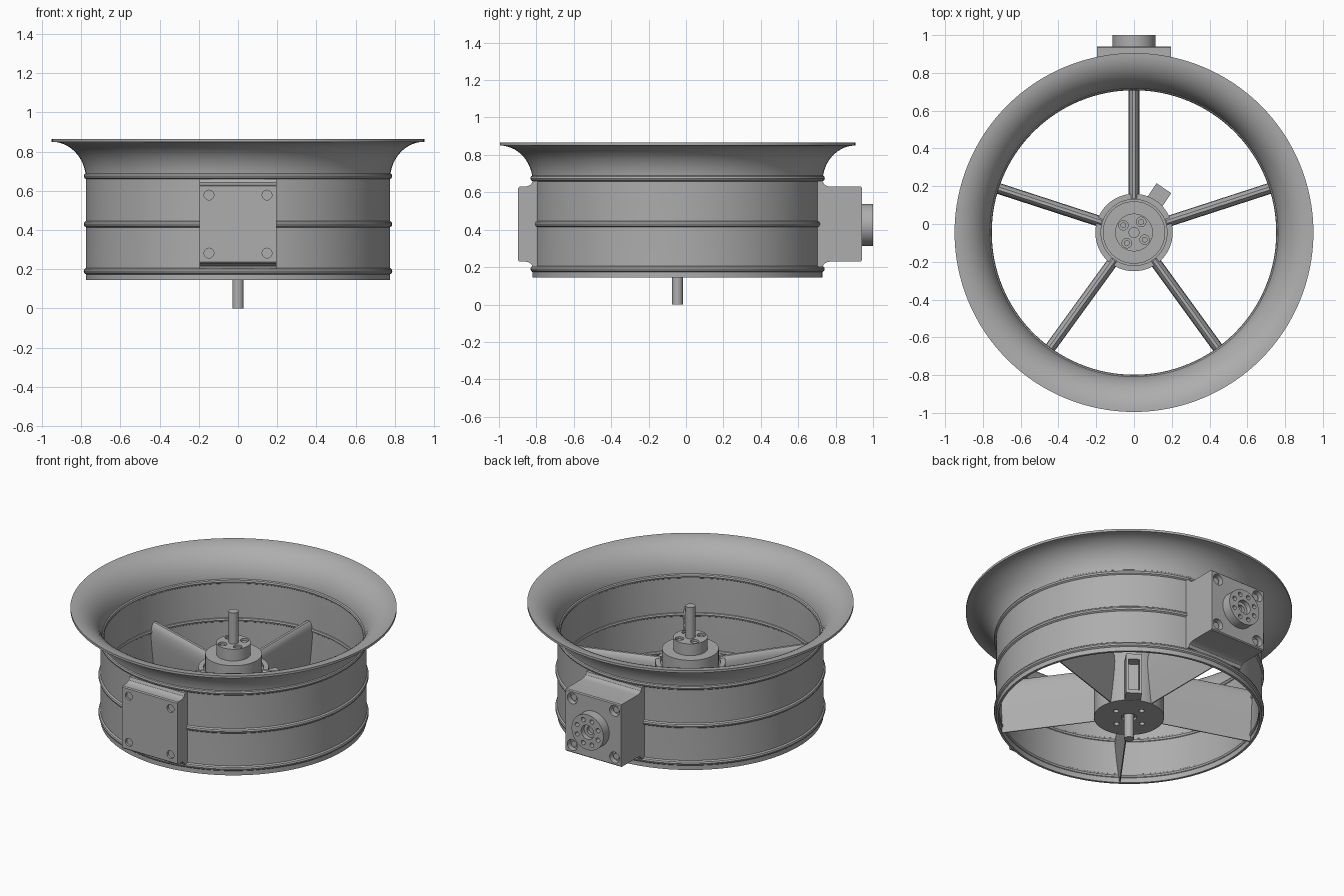
import bpy, bmesh, math
from mathutils import Matrix, Vector

if "Cube" in bpy.data.objects:
    bpy.data.objects.remove(bpy.data.objects["Cube"])

AXIS_Y = -0.045          # duct axis
MID_Z = 0.43             # height of the middle band and both side boxes

metal = bpy.data.materials.new("grey metal")
metal.use_nodes = True
GREY = (0.42, 0.42, 0.42, 1)
metal.diffuse_color = GREY
metal.node_tree.nodes["Principled BSDF"].inputs["Base Color"].default_value = GREY


def make(name, bm):
    bmesh.ops.recalc_face_normals(bm, faces=bm.faces[:])
    mesh = bpy.data.meshes.new(name)
    bm.to_mesh(mesh)
    bm.free()
    mesh.materials.append(metal)
    obj = bpy.data.objects.new(name, mesh)
    bpy.context.collection.objects.link(obj)
    return obj


def lathe(name, profile, closed=True, steps=128):
    """Revolve (radius, z) points around the duct axis."""
    bm = bmesh.new()
    verts = [bm.verts.new((r, AXIS_Y, z)) for r, z in profile]
    pairs = list(zip(verts, verts[1:] + verts[:1]))
    edges = [bm.edges.new(p) for p in (pairs if closed else pairs[:-1])]
    bmesh.ops.spin(bm, geom=verts + edges, cent=(0, AXIS_Y, 0), axis=(0, 0, 1),
                   angle=math.tau, steps=steps, use_duplicate=False)
    bmesh.ops.remove_doubles(bm, verts=bm.verts[:], dist=0.0001)
    return make(name, bm)


def prism(name, outline, start, end, matrix):
    """Extrude a 2D outline along local x, then place it."""
    bm = bmesh.new()
    face = bm.faces.new([bm.verts.new((start, a, b)) for a, b in outline])
    new = bmesh.ops.extrude_face_region(bm, geom=[face])["geom"]
    bmesh.ops.translate(bm, vec=(end - start, 0, 0),
                        verts=[v for v in new if isinstance(v, bmesh.types.BMVert)])
    bm.transform(matrix)
    return make(name, bm)


def rods(name, spots, radius, length, axis="Z", sides=32):
    """Cylinders centred on each spot."""
    bm = bmesh.new()
    turn = Matrix.Rotation(math.pi / 2, 4, "X") if axis == "Y" else Matrix()
    for spot in spots:
        bmesh.ops.create_cone(bm, cap_ends=True, segments=sides, radius1=radius,
                              radius2=radius, depth=length,
                              matrix=Matrix.Translation(spot) @ turn)
    return make(name, bm)


def cut(obj, cutter):
    mod = obj.modifiers.new("cut", "BOOLEAN")
    mod.operation, mod.solver, mod.object = "DIFFERENCE", "EXACT", cutter
    bpy.context.view_layer.update()
    graph = bpy.context.evaluated_depsgraph_get()
    mesh = bpy.data.meshes.new_from_object(obj.evaluated_get(graph))
    obj.modifiers.clear()
    obj.data = mesh
    bpy.data.objects.remove(cutter)


def around(radius, count, offset):
    for i in range(count):
        a = math.radians(offset) + math.tau * i / count
        yield radius * math.cos(a), radius * math.sin(a)


def radial(degrees):
    return Matrix.Translation((0, AXIS_Y, 0)) @ Matrix.Rotation(math.radians(degrees), 4, "Z")


# Duct with flared inlet lip
quarter = [i / 14 * math.pi / 2 for i in range(15)]
inner = [(0.95 - 0.19 * math.cos(a), 0.655 + 0.21 * math.sin(a)) for a in quarter]
outer = [(0.95 - 0.175 * math.cos(a), 0.655 + 0.195 * math.sin(a)) for a in quarter]
lathe("duct", [(0.76, 0.145)] + inner + outer[::-1] + [(0.775, 0.145)])

# Stiffening bands
for name, z in (("lower_band", 0.19), ("middle_band", MID_Z), ("upper_band", 0.675)):
    lathe(name, [(0.77 + x, z + y) for x, y in around(0.017, 10, 0)])

# Hub with groove, neck and boss
hub = lathe("hub", [(0, 0.145), (0.205, 0.145), (0.205, 0.48), (0.175, 0.48), (0.175, 0.465),
                    (0.165, 0.465), (0.165, 0.565), (0.1, 0.565), (0.1, 0.64), (0, 0.64)],
            closed=False, steps=64)
top = [(x, AXIS_Y + y, 0.64) for x, y in around(0.068, 4, 56)]
cut(hub, rods("cutter", top, 0.025, 0.05))
rods("boss_screws", [(x, y, 0.62) for x, y, z in top], 0.015, 0.024)
cut(hub, rods("cutter", [(x, AXIS_Y + y, 0.145) for x, y in around(0.105, 4, 4)], 0.016, 0.08))
cut(hub, rods("cutter", [(0, AXIS_Y, 0.145)], 0.045, 0.03))

# Shaft through the hub
rods("shaft", [(0, AXIS_Y, 0.42)], 0.029, 0.84)

# Streamlined vanes: round upper edge, thin lower edge
right_side = [(0.003, 0.147), (0.012, 0.22), (0.021, 0.3), (0.028, 0.38), (0.029, 0.42),
              (0.026, 0.455), (0.018, 0.478), (0.008, 0.488)]
section = right_side + [(-a, b) for a, b in right_side[::-1]]
for i in range(5):
    prism("vane_%d" % (i + 1), section, 0.18, 0.766, radial(18 + 72 * i))

# Terminal box on the hub with an open window
box = prism("terminal_box", [(-0.047, 0.147), (0.047, 0.147), (0.047, 0.41), (-0.047, 0.41)],
            0.17, 0.283, radial(56))
cut(box, prism("cutter", [(-0.032, 0.17), (0.032, 0.17), (0.032, 0.375), (-0.032, 0.375)],
               0.22, 0.32, radial(56)))


def side_box(name, side, face):
    """Box growing out of the duct, blended above and below; face is its outer y."""
    depth = abs(face - AXIS_Y)
    upper = [(0.7, 0.23), (0.775, 0.23), (0.783, 0.213), (0.8, 0.203), (0.82, 0.2),
             (depth - 0.006, 0.2), (depth, 0.194)]
    outline = [(a, b) for a, b in upper] + [(a, -b) for a, b in upper[::-1]]
    outline = [(side * a + AXIS_Y, b + MID_Z) for a, b in outline]
    obj = prism(name, outline, -0.197, 0.197, Matrix())
    cut(obj, rods("cutter", [(0, AXIS_Y, MID_Z)], 0.766, 2, sides=128))
    return obj


def corners(y, spread):
    return [(sx * spread, y, MID_Z + sz * spread) for sx in (-1, 1) for sz in (-1, 1)]


# Front cover box with four shallow screw seats
front = side_box("front_box", -1, -0.897)
cut(front, rods("cutter", corners(-0.897, 0.148), 0.025, 0.03, "Y"))

# Rear mounting box with counterbored bolts
rear = side_box("rear_box", 1, 0.94)
cut(rear, rods("cutter", corners(0.94, 0.15), 0.035, 0.07, "Y"))
rods("rear_bolts", corners(0.908, 0.15), 0.02, 0.03, "Y")

# Round coupling with bolt circle and stepped bore
coupling = rods("rear_coupling", [(0, 0.965, MID_Z - 0.005)], 0.113, 0.07, "Y", 64)
ring = [(x, 1.0, MID_Z - 0.005 + z) for x, z in around(0.08, 8, 22.5)]
cut(coupling, rods("cutter", ring, 0.014, 0.06, "Y", 20))
cut(coupling, rods("cutter", [(0, 1.0, MID_Z - 0.005)], 0.045, 0.06, "Y"))
cut(coupling, rods("cutter", [(0, 1.0, MID_Z - 0.005)], 0.025, 0.1, "Y"))

# Smooth the round surfaces, keep edges sharp
for obj in bpy.context.collection.objects:
    if obj.type == "MESH" and metal.name in obj.data.materials:
        bpy.ops.object.select_all(action="DESELECT")
        obj.select_set(True)
        bpy.context.view_layer.objects.active = obj
        bpy.ops.object.shade_smooth_by_angle(angle=math.radians(30))
